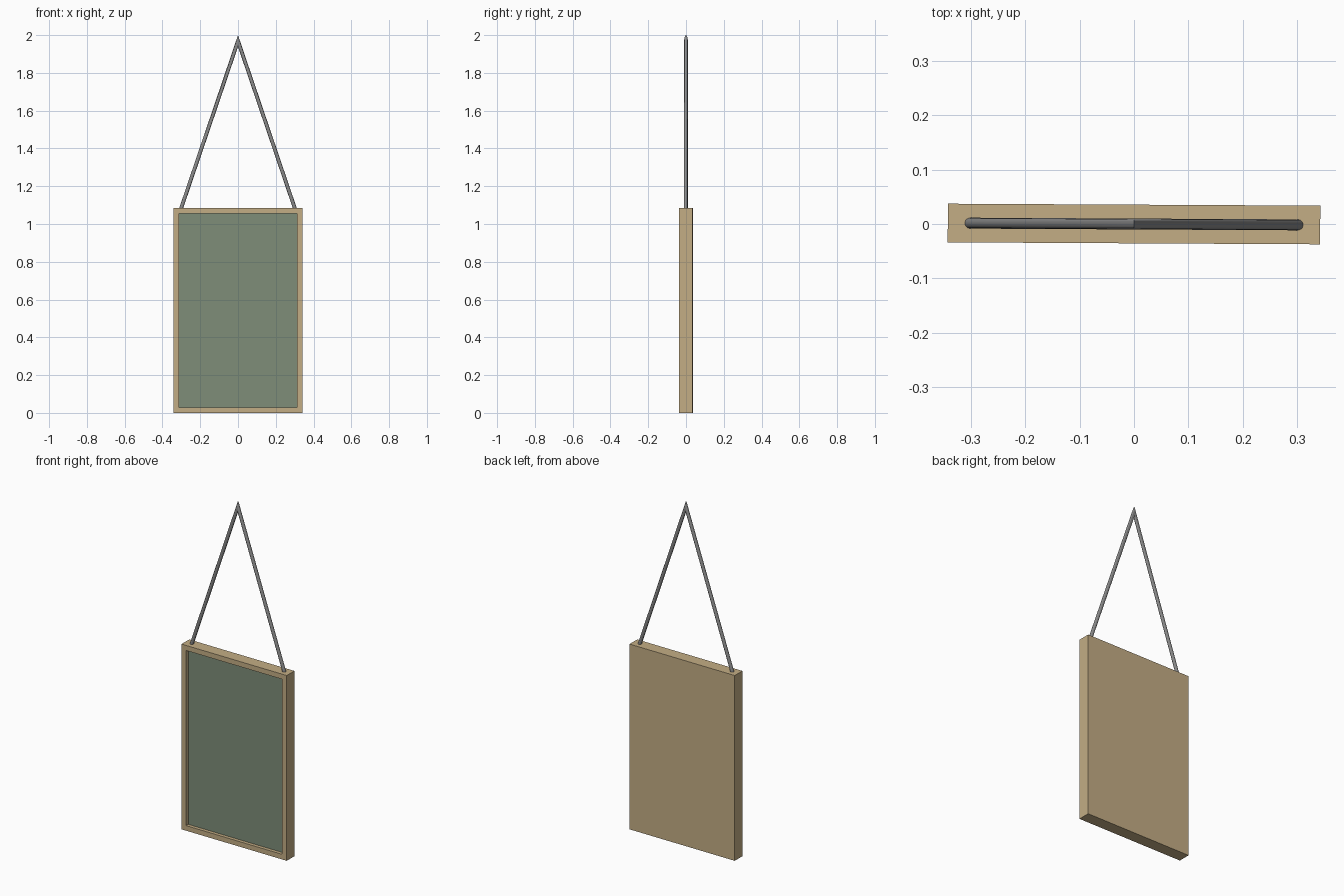
import bpy, bmesh, math
from mathutils import Vector

if "Cube" in bpy.data.objects:
    bpy.data.objects.remove(bpy.data.objects["Cube"])

W, H, D = 0.342, 1.085, 0.0355      # half width, height, half depth
BORDER, RECESS = 0.042, 0.02
R, SIDES = 0.01, 12                 # cord radius and side count
TILT = math.radians(-0.3)           # slight turn of the whole board


def material(name, rgb):
    m = bpy.data.materials.new(name)
    m.diffuse_color = (*rgb, 1)
    m.use_nodes = True
    m.node_tree.nodes["Principled BSDF"].inputs["Base Color"].default_value = m.diffuse_color
    return m


def make_object(name, bm, mats):
    bmesh.ops.recalc_face_normals(bm, faces=bm.faces)
    mesh = bpy.data.meshes.new(name)
    bm.to_mesh(mesh)
    bm.free()
    for m in mats:
        mesh.materials.append(m)
    ob = bpy.data.objects.new(name, mesh)
    ob.rotation_euler.z = TILT
    bpy.context.collection.objects.link(ob)
    return ob


wood = material("tan wood", (0.55, 0.42, 0.235))
slate = material("green board", (0.21, 0.27, 0.19))
metal = material("grey cord", (0.25, 0.25, 0.25))

# framed board: solid box with a recessed green panel in the front
bm = bmesh.new()
bmesh.ops.create_cube(bm, size=1)
for v in bm.verts:
    v.co = (v.co.x * 2 * W, v.co.y * 2 * D, (v.co.z + 0.5) * H)
front = min(bm.faces, key=lambda f: f.calc_center_median().y)
bmesh.ops.inset_individual(bm, faces=[front], thickness=BORDER)
panel = bmesh.ops.extrude_discrete_faces(bm, faces=[front])["faces"][0]
bmesh.ops.translate(bm, vec=(0, RECESS, 0), verts=panel.verts)
panel.material_index = 1
make_object("framed_board", bm, [wood, slate])

# hanging cord: two straight legs mitred together at the peak
FOOT_X, FOOT_Z = 0.301, H - 0.002
half = math.atan(FOOT_X / (2 - 0.032 - FOOT_Z))
peak_z = 2 - R / math.sin(half)
bm = bmesh.new()


def ring(center, long_axis):
    pts = []
    for i in range(SIDES):
        a = 2 * math.pi * i / SIDES
        pts.append(bm.verts.new(Vector(center) + long_axis * math.cos(a)
                                + Vector((0, R * math.sin(a), 0))))
    return pts


flat = Vector((R / math.cos(half), 0, 0))
rings = [ring((-FOOT_X, 0, FOOT_Z), -flat),
         ring((0, 0, peak_z), Vector((0, 0, R / math.sin(half)))),
         ring((FOOT_X, 0, FOOT_Z), flat)]
for a, b in zip(rings, rings[1:]):
    for i in range(SIDES):
        j = (i + 1) % SIDES
        bm.faces.new((a[i], a[j], b[j], b[i]))
bm.faces.new(rings[0])
bm.faces.new(rings[2])
cord = make_object("hanging_cord", bm, [metal])
bpy.context.view_layer.objects.active = cord
cord.select_set(True)
bpy.ops.object.shade_smooth_by_angle(angle=math.radians(35))
